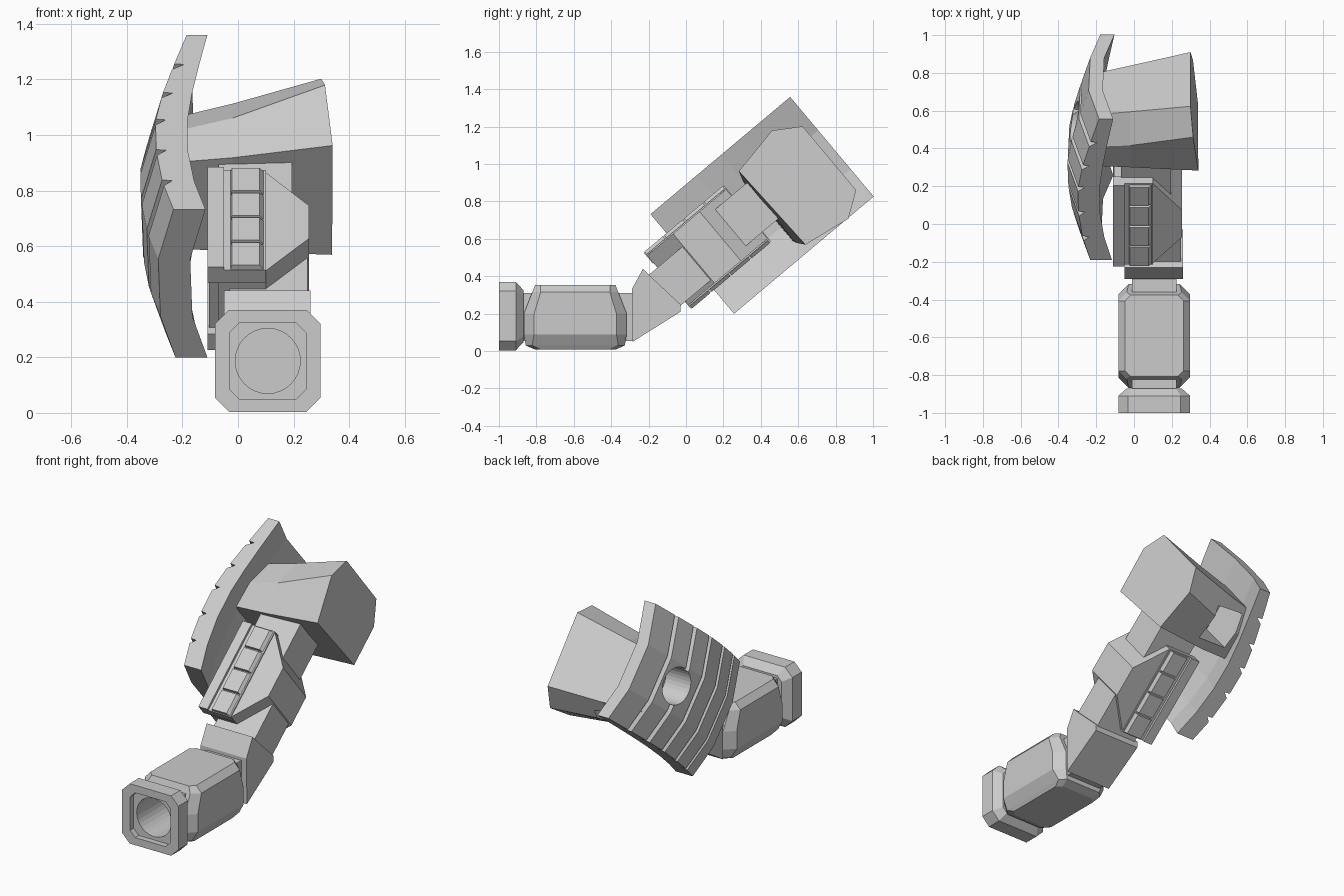
import bpy, bmesh, math

if "Cube" in bpy.data.objects:
    bpy.data.objects.remove(bpy.data.objects["Cube"])

TILT = math.radians(40)   # the upper arm leans back; its parts use (x, along arm, across arm)


def loft(name, rings, tilt=TILT):
    """Solid skinned through closed rings with flat caps."""
    bm = bmesh.new()
    vr = [[bm.verts.new(p) for p in r] for r in rings]
    n = len(vr[0])
    for r0, r1 in zip(vr, vr[1:]):
        for i in range(n):
            j = (i + 1) % n
            bm.faces.new((r0[i], r0[j], r1[j], r1[i]))
    bm.faces.new(vr[0][::-1])
    bm.faces.new(vr[-1])
    bmesh.ops.recalc_face_normals(bm, faces=bm.faces)
    me = bpy.data.meshes.new(name)
    bm.to_mesh(me)
    bm.free()
    ob = bpy.data.objects.new(name, me)
    bpy.context.collection.objects.link(ob)
    ob.rotation_euler.x = tilt
    return ob


def box(name, x, y, z, tilt=TILT):
    ring = lambda h: [(x[0], y[0], h), (x[1], y[0], h), (x[1], y[1], h), (x[0], y[1], h)]
    return loft(name, [ring(z[0]), ring(z[1])], tilt)


def rod(name, axis, c, r, lo, hi, tilt, n=32):
    """Cylinder along x or y; c holds the two remaining coordinates."""
    def pt(i, h):
        t = 2 * math.pi * i / n
        p, q = c[0] + r * math.cos(t), c[1] + r * math.sin(t)
        return (h, p, q) if axis == 'x' else (p, h, q)
    return loft(name, [[pt(i, h) for i in range(n)] for h in (lo, hi)], tilt)


def cut(ob, *cutters):
    bpy.context.view_layer.update()
    for c in cutters:
        m = ob.modifiers.new("cut", 'BOOLEAN')
        m.operation, m.solver, m.object = 'DIFFERENCE', 'EXACT', c
        bpy.context.view_layer.objects.active = ob
        bpy.ops.object.modifier_apply(modifier=m.name)


def discard(*obs):
    for o in obs:
        bpy.data.objects.remove(o, do_unlink=True)


def octo(hw, hh, c):
    """Rectangle outline with chamfered corners."""
    return [(hw, hh - c), (hw - c, hh), (c - hw, hh), (-hw, hh - c),
            (-hw, c - hh), (c - hw, -hh), (hw - c, -hh), (hw, c - hh)]


# ---- forearm cannon (square to the world axes) ----
CX, CZ, CY = 0.107, 0.187, -0.592


def facing(y, *size):
    return [(CX + p, y, CZ + q) for p, q in octo(*size)]


def level(z, *size):
    return [(CX + p, CY + q, z) for p, q in octo(*size)]


muzzle = loft("muzzle", [facing(-1, .19, .183, .05), facing(-.91, .19, .183, .05),
                         facing(-.87, .145, .14, .03)], 0)
recess = loft("recess", [facing(-1.05, .137, .137, .035), facing(-.965, .137, .137, .035)], 0)
bore = rod("bore", 'y', (CX, CZ), .117, -1.05, -.55, 0)
neck = box("forearm_core", (-.01, .225), (-.89, -.28), (.055, .31), 0)
body = loft("forearm_shell", [level(.008, .14, .215, .03), level(.03, .155, .265, .035),
                              level(.09, .19, .275, .055), level(.20, .19, .275, .055),
                              level(.315, .19, .23, .045), level(.353, .155, .215, .03)], 0)
cut(muzzle, recess, bore)
cut(neck, bore)
cut(body, bore)
discard(recess, bore)

# ---- elbow wedge ----
elbow = [(-.285, .05), (-.29, .33), (-.23, .44), (-.19, .40), (-.03, .25), (-.03, .21)]
loft("elbow", [[(x, y, z) for y, z in elbow] for x in (-.05, .26)], 0)

# ---- tilted upper arm ----
box("lower_post", (-.03, .25), (.08, .40), (.205, .44))
box("upper_post", (-.07, .195), (.50, .90), (.225, .48))

# cuff with a wing bulging to +x
wing = [(-.07, .17), (.10, .17), (.255, .35), (.255, .535), (.10, .72), (-.07, .72)]
loft("cuff", [[(x, a, b) for x, a in wing] for b in (.18, .525)])
box("cuff_side_plate", (-.105, -.06), (.20, .69), (.20, .50))

# ribbed rails on both faces of the cuff, mirrored about the arm's middle
MID = .352
for side, s in (("upper", 1), ("lower", -1)):
    def span(lo, hi):
        return tuple(sorted((MID + s * lo, MID + s * hi)))
    box(side + "_rail_bar", (-.11, -.05), (.165, .725), span(.12, .195))
    box(side + "_rail_base", (-.06, .10), (.165, .725), span(.12, .18))
    for i in range(4):
        a = .168 + i * .139
        b0, b1 = MID + s * .17, MID + s * .198
        foot = [(-.03, a, b0), (.10, a, b0), (.10, a + .134, b0), (-.03, a + .134, b0)]
        head = [(-.022, a + .004, b1), (.078, a + .004, b1),
                (.078, a + .13, b1), (-.022, a + .13, b1)]
        loft(f"{side}_rail_rib_{i + 1}", [foot, head])

# ---- shoulder block flaring towards +x ----
hex_in = [(.815, .49), (.96, .51), (1.12, .44), (1.12, .11), (.97, .06), (.815, .09)]
hex_mid = [(.82, .51), (1.0, .545), (1.17, .47), (1.17, .09), (1.02, .03), (.82, .07)]
hex_out = [(.835, .555), (1.11, .608), (1.25, .52), (1.25, .074), (1.12, -.016), (.855, .025)]
block = loft("shoulder_block", [[(-.25, a, b) for a, b in hex_in],
                                [(-.02, a, b) for a, b in hex_mid],
                                [(.34 - .1 * (a - .84), a, b) for a, b in hex_out]])
window = box("window", (-.15, .05), (.88, 1.10), (-.1, .32))

# ---- shield, bowed both ways, with shingle grooves across it ----
keys = [(.325, .065), (.48, .025), (.65, .003), (.82, 0), (.97, .025), (1.13, .065), (1.30, .112)]


def bow(a):
    for (a0, f0), (a1, f1) in zip(keys, keys[1:]):
        if a <= a1:
            return f0 + (f1 - f0) * (a - a0) / (a1 - a0)
    return keys[-1][1]


outer = [(keys[0][0], 0)]
for a, _ in keys[1:-1]:
    outer += [(a - .022, 0), (a + .006, .036), (a + .010, 0)]
outer.append((keys[-1][0], 0))
rings = []
for b, drop in ((-.012, .062), (.18, .008), (.45, 0), (.683, .055)):
    ring = [(-.352 + drop + bow(a) + d, a, b) for a, d in outer]
    ring += [(-.237 + drop + f * (.64 if a > .5 else 1), a, b) for a, f in reversed(keys)]
    rings.append(ring)
shield = loft("shield", rings)
hole = rod("hole", 'x', (.985, .33), .108, -.5, -.17, TILT)
cut(shield, hole)
cut(block, window, hole)
discard(hole, window)
